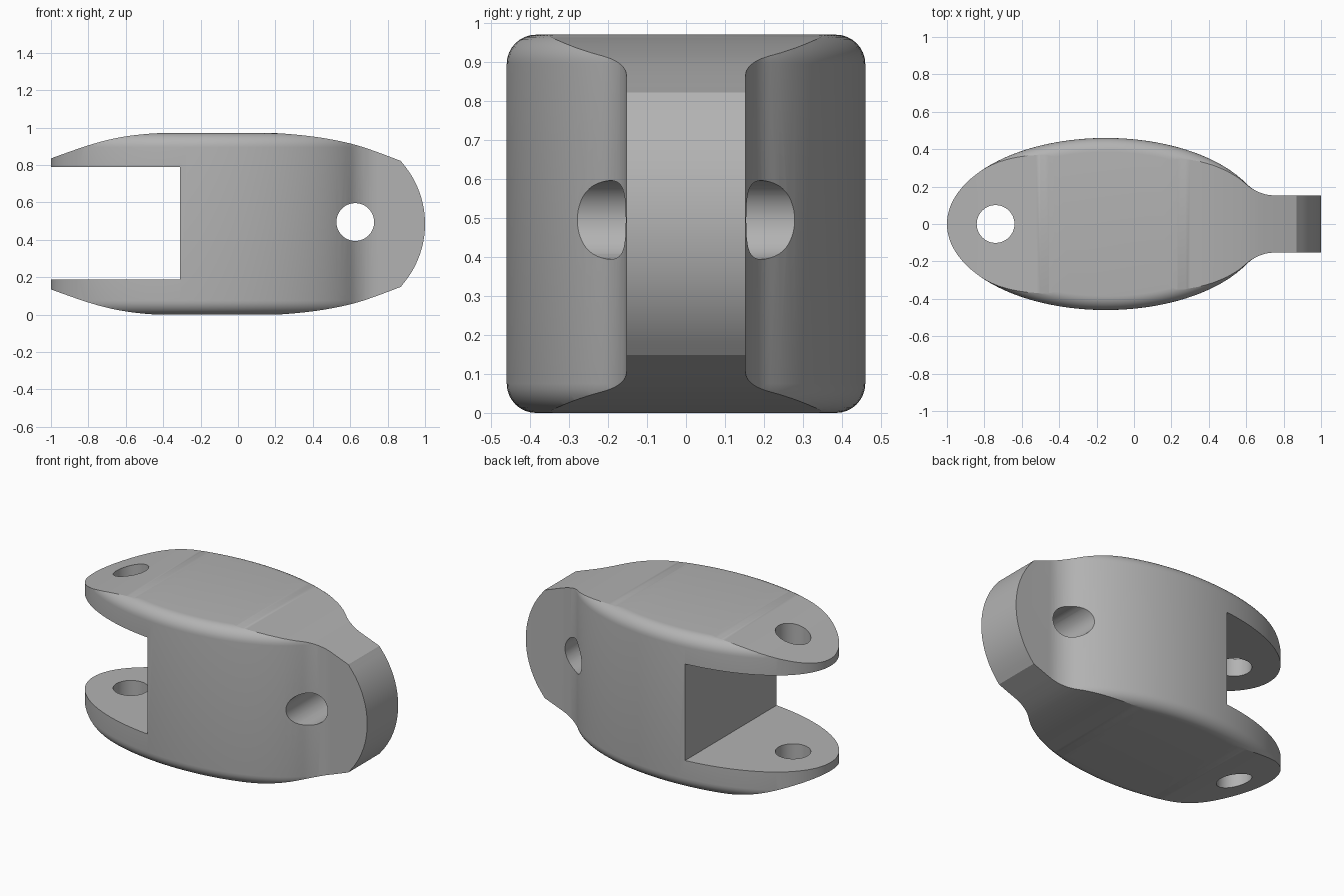
import bpy, bmesh, math
from mathutils import Vector

if "Cube" in bpy.data.objects:
    bpy.data.objects.remove(bpy.data.objects["Cube"])

MID, TOP = 0.485, 0.97      # mid height and full height
FILLET = 0.075

grey = bpy.data.materials.new("plain grey")
grey.diffuse_color = (0.45, 0.45, 0.45, 1)
grey.use_nodes = True
grey.node_tree.nodes["Principled BSDF"].inputs["Base Color"].default_value = grey.diffuse_color


def loft(name, rings):
    """Closed solid through equal-length rings of points."""
    bm = bmesh.new()
    loops = [[bm.verts.new(p) for p in ring] for ring in rings]
    n = len(loops[0])
    for a, b in zip(loops, loops[1:]):
        for i in range(n):
            j = (i + 1) % n
            bm.faces.new((a[i], a[j], b[j], b[i]))
    bm.faces.new(loops[0][::-1])
    bm.faces.new(loops[-1])
    bmesh.ops.recalc_face_normals(bm, faces=bm.faces)
    mesh = bpy.data.meshes.new(name)
    bm.to_mesh(mesh)
    bm.free()
    mesh.materials.append(grey)
    obj = bpy.data.objects.new(name, mesh)
    bpy.context.collection.objects.link(obj)
    return obj


def spline(pts, steps=8):
    """Catmull-Rom curve through the points."""
    p = [Vector(q) for q in pts]
    p = [2 * p[0] - p[1]] + p + [2 * p[-1] - p[-2]]
    out = []
    for a, b, c, d in zip(p, p[1:], p[2:], p[3:]):
        for k in range(steps):
            t = k / steps
            out.append(0.5 * (2 * b + (c - a) * t + (2 * a - 5 * b + 4 * c - d) * t * t
                              + (3 * b - a - 3 * c + d) * t ** 3))
    return out + [p[-2]]


def inset(ring, d):
    """Move a counter-clockwise outline inwards by d."""
    out = []
    for i, p in enumerate(ring):
        e1 = (p - ring[i - 1]).normalized()
        e2 = (ring[(i + 1) % len(ring)] - p).normalized()
        n1, n2 = Vector((-e1.y, e1.x)), Vector((-e2.y, e2.x))
        out.append(p + (n1 + n2) * d / (1 + n1.dot(n2)))
    return out


# Plan outline: ellipse blending through a concave arc into a narrow tongue
A, B, CX, NECK = 0.85, 0.46, -0.15, 0.153
a_join = math.acos((0.60 - CX) / A)
y_join = B * math.sin(a_join)
turn = math.atan2(B * math.cos(a_join), A * math.sin(a_join))
r_neck = (y_join - NECK) / (1 - math.cos(turn))
x_flat = 0.60 + r_neck * math.sin(turn)
half = [Vector((1.2, NECK))]
for k in range(11):
    t = turn * k / 10
    half.append(Vector((x_flat - r_neck * math.sin(t), NECK + r_neck * (1 - math.cos(t)))))
for k in range(1, 49):
    t = a_join + (math.pi - a_join) * k / 48
    half.append(Vector((CX + A * math.cos(t), B * math.sin(t))))
half[-1].y = 0
plan = half + [Vector((p.x, -p.y)) for p in half[-2::-1]]

# Body: plan outline with rounded top and bottom rims
levels = []
for k in range(9):
    t = math.pi / 2 * k / 8
    levels.append((FILLET * (1 - math.sin(t)), FILLET * (1 - math.cos(t))))
levels += [(d, TOP - z) for d, z in levels[::-1]]
body = loft("link_body", [[(p.x, p.y, z) for p in inset(plan, d)] for d, z in levels])

# Side outline: tapered fork end and round tongue end
upper = spline([(-1.03, 0.82), (-1, 0.835), (-0.8, 0.905), (-0.65, 0.944), (-0.5, 0.965),
                (-0.35, 0.972), (-0.1, 0.973), (0.15, 0.972), (0.3, 0.963), (0.45, 0.945),
                (0.6, 0.915), (0.72, 0.878), (0.87, 0.822)], 6)
R = 0.497
ang = math.asin((0.822 - MID) / R)
for k in range(1, 17):
    t = ang * (1 - k / 16)
    upper.append(Vector((1 - R + R * math.cos(t), MID + R * math.sin(t))))
side = upper + [Vector((p.x, 2 * MID - p.y)) for p in upper[-2::-1]]
side_cutter = loft("side_cutter", [[(p.x, y, p.y) for p in side] for y in (-0.7, 0.7)])

# Fork slot
slot_cutter = loft("slot_cutter", [[(x, y, z) for x, z in
                   ((-1.3, 0.187), (-0.31, 0.187), (-0.31, 0.79), (-1.3, 0.79))]
                   for y in (-0.7, 0.7)])

# Pin holes: vertical through the fork, crosswise through the tongue
circle = [(0.101 * math.cos(math.tau * k / 48), 0.101 * math.sin(math.tau * k / 48))
          for k in range(48)]
fork_hole = loft("fork_hole_cutter", [[(-0.74 + u, v, z) for u, v in circle] for z in (-0.2, 1.2)])
tongue_hole = loft("tongue_hole_cutter", [[(0.627 + u, y, 0.495 + v) for u, v in circle]
                                          for y in (-0.7, 0.7)])

bpy.context.view_layer.objects.active = body
body.select_set(True)
for cutter, op in ((side_cutter, 'INTERSECT'), (slot_cutter, 'DIFFERENCE'),
                   (fork_hole, 'DIFFERENCE'), (tongue_hole, 'DIFFERENCE')):
    mod = body.modifiers.new(cutter.name, 'BOOLEAN')
    mod.operation, mod.object, mod.solver = op, cutter, 'EXACT'
    bpy.ops.object.modifier_apply(modifier=mod.name)
    bpy.data.objects.remove(cutter)

bpy.ops.object.shade_smooth_by_angle(angle=math.radians(22))
